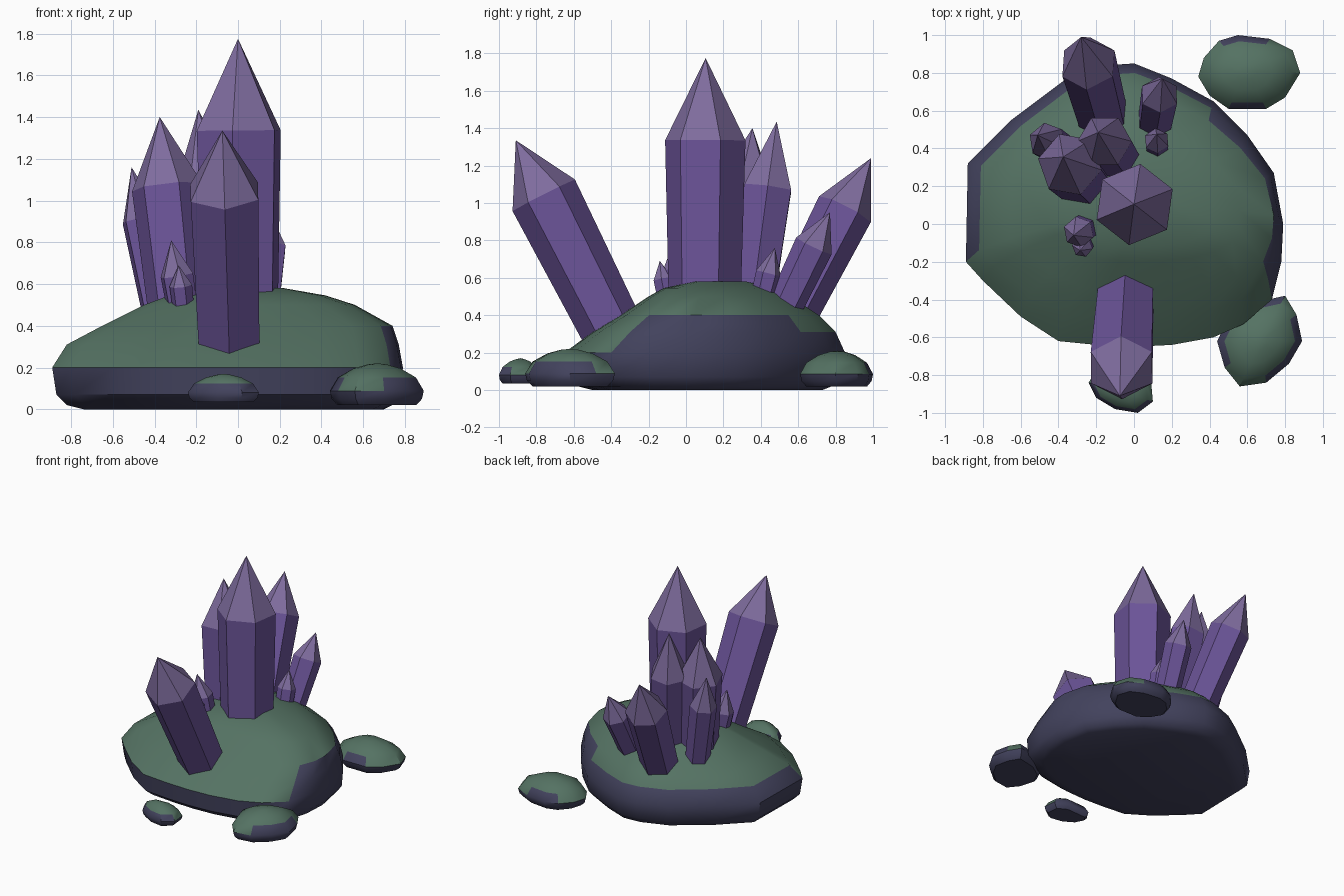
import bpy, math
from mathutils import Vector

if "Cube" in bpy.data.objects:
    bpy.data.objects.remove(bpy.data.objects["Cube"])


def material(name, color):
    m = bpy.data.materials.new(name)
    m.diffuse_color = (*color, 1)
    m.use_nodes = True
    m.node_tree.nodes["Principled BSDF"].inputs["Base Color"].default_value = m.diffuse_color
    return m


ROCK = material("dark_rock", (0.055, 0.055, 0.11))
MOSS = material("moss", (0.09, 0.17, 0.125))
BODY = material("crystal_body", (0.15, 0.09, 0.32))
TIP = material("crystal_tip", (0.21, 0.15, 0.34))


def make_object(name, verts, faces, mats):
    mesh = bpy.data.meshes.new(name)
    mesh.from_pydata(verts, [], faces)
    mesh.update()
    for m in mats:
        mesh.materials.append(m)
    obj = bpy.data.objects.new(name, mesh)
    bpy.context.collection.objects.link(obj)
    return obj


def loft(rings):
    """Join equal-length rings, capping the bottom flat and the top."""
    n = len(rings[0])
    verts = [p for r in rings for p in r]
    faces = [tuple(reversed(range(n)))]
    for k in range(len(rings) - 1):
        for i in range(n):
            j = (i + 1) % n
            faces.append((k * n + i, k * n + j, (k + 1) * n + j, (k + 1) * n + i))
    top = rings[-1]
    verts.append(sum((Vector(p) for p in top), Vector()) / n + Vector((0, 0, 0.005)))
    o = (len(rings) - 1) * n
    faces += [(o + i, o + (i + 1) % n, len(verts) - 1) for i in range(n)]
    return verts, faces


def stone(name, rings, moss_slope):
    verts, faces = loft(rings)
    obj = make_object(name, verts, faces, [ROCK, MOSS])
    for p in obj.data.polygons:
        p.material_index = 1 if p.normal.z > moss_slope else 0
    bpy.ops.object.select_all(action='DESELECT')
    obj.select_set(True)
    bpy.context.view_layer.objects.active = obj
    bpy.ops.object.shade_smooth_by_angle(angle=math.radians(40))


# Main rock: one outline, stretched to the extents of each level
outline = [(-.89, -.2), (-.8, -.3), (-.6, -.49), (-.4, -.62), (-.2, -.64), (0, -.65),
           (.2, -.64), (.42, -.6), (.58, -.53), (.73, -.4), (.78, -.2), (.79, 0),
           (.74, .27), (.6, .47), (.42, .65), (.2, .77), (0, .85), (-.15, .84),
           (-.37, .76), (-.65, .55), (-.88, .32)]
levels = [(0, -.74, .70, -.5, .73), (.02, -.82, .74, -.58, .78), (.07, -.87, .78, -.64, .83),
          (.2, -.89, .79, -.65, .85), (.31, -.82, .77, -.5, .80), (.4, -.65, .74, -.35, .71),
          (.5, -.45, .56, -.2, .56), (.545, -.33, .42, -.12, .46), (.58, -.08, .22, .04, .32)]
cx, cy = 0.05, 0.12


def fit(v, c, lo, hi, full_lo, full_hi):
    return c + (v - c) * ((hi - c) / (full_hi - c) if v > c else (c - lo) / (c - full_lo))


stone("main_rock", [[(fit(x, cx, x0, x1, -.89, .79), fit(y, cy, y0, y1, -.65, .85), z)
                     for x, y in outline] for z, x0, x1, y0, y1 in levels], 0.6)


# Loose boulders around the rock
def boulder(name, pts, z0, z1):
    mx = sum(p[0] for p in pts) / len(pts)
    my = sum(p[1] for p in pts) / len(pts)
    if sum(a[0] * b[1] - b[0] * a[1] for a, b in zip(pts, pts[1:] + pts[:1])) < 0:
        pts = pts[::-1]
    rings = [[(mx + (x - mx) * s, my + (y - my) * s, z0 + (z1 - z0) * t) for x, y in pts]
             for t, s in ((0, .84), (.15, .96), (.35, 1), (.68, .83), (.9, .5), (1, .2))]
    stone(name, rings, 0.5)


boulder("back_boulder", [(.34, .78), (.37, .88), (.45, .97), (.55, 1), (.72, .98), (.84, .92),
                         (.88, .8), (.8, .67), (.7, .61), (.5, .61), (.4, .68)], .02, .205)
boulder("right_boulder", [(.44, -.62), (.5, -.5), (.62, -.42), (.8, -.38), (.86, -.48),
                          (.89, -.62), (.82, -.74), (.7, -.84), (.56, -.86), (.48, -.76)], .02, .215)
boulder("front_boulder", [(-.24, -.84), (-.21, -.79), (0, -.78), (.09, -.83), (.1, -.94),
                          (.02, -1), (-.1, -.98), (-.2, -.92)], .035, .165)


# Six-sided crystals: slightly flared shaft with a pointed cap
def crystal(name, base, tip, r, cap, rot=0):
    base, tip = Vector(base), Vector(tip)
    d = (tip - base).normalized()
    base = base - d * 0.1
    u = Vector((0, 1, 0))
    u = (u - d * u.dot(d)).normalized()
    v = d.cross(u)
    verts = []
    for c, rad in ((base, r * 0.89), (tip - d * cap, r)):
        for k in range(6):
            a = math.radians(rot + 60 * k)
            verts.append(c + (u * math.cos(a) + v * math.sin(a)) * rad)
    verts.append(tip)
    faces = [(5, 4, 3, 2, 1, 0)]
    faces += [(i, (i + 1) % 6, 6 + (i + 1) % 6, 6 + i) for i in range(6)]
    faces += [(6 + i, 6 + (i + 1) % 6, 12) for i in range(6)]
    obj = make_object(name, verts, faces, [BODY, TIP])
    for p in obj.data.polygons:
        p.material_index = 1 if 12 in p.vertices else 0


crystal("main_crystal", (.01, .1, .52), (0, .105, 1.775), .217, .44, -8)
crystal("front_crystal", (-.045, -.42, .37), (-.075, -.91, 1.335), .187, .33)
crystal("tall_rear_crystal", (-.1, .36, .5), (-.19, .485, 1.435), .145, .36, 30)
crystal("left_crystal", (-.28, .25, .5), (-.375, .355, 1.4), .172, .34, 20)
crystal("outer_left_crystal", (-.37, .38, .45), (-.51, .47, 1.16), .1, .26, 10)
crystal("back_crystal", (-.17, .59, .46), (-.28, .99, 1.24), .155, .31)
crystal("back_right_crystal", (.11, .54, .47), (.15, .77, .95), .105, .2)
crystal("small_left_crystal", (-.265, -.025, .47), (-.32, -.06, .81), .083, .17, 10)
crystal("tiny_left_crystal", (-.26, -.1, .47), (-.285, -.14, .69), .055, .1, 20)
crystal("tiny_back_crystal", (.12, .41, .5), (.12, .475, .76), .068, .14, 5)
